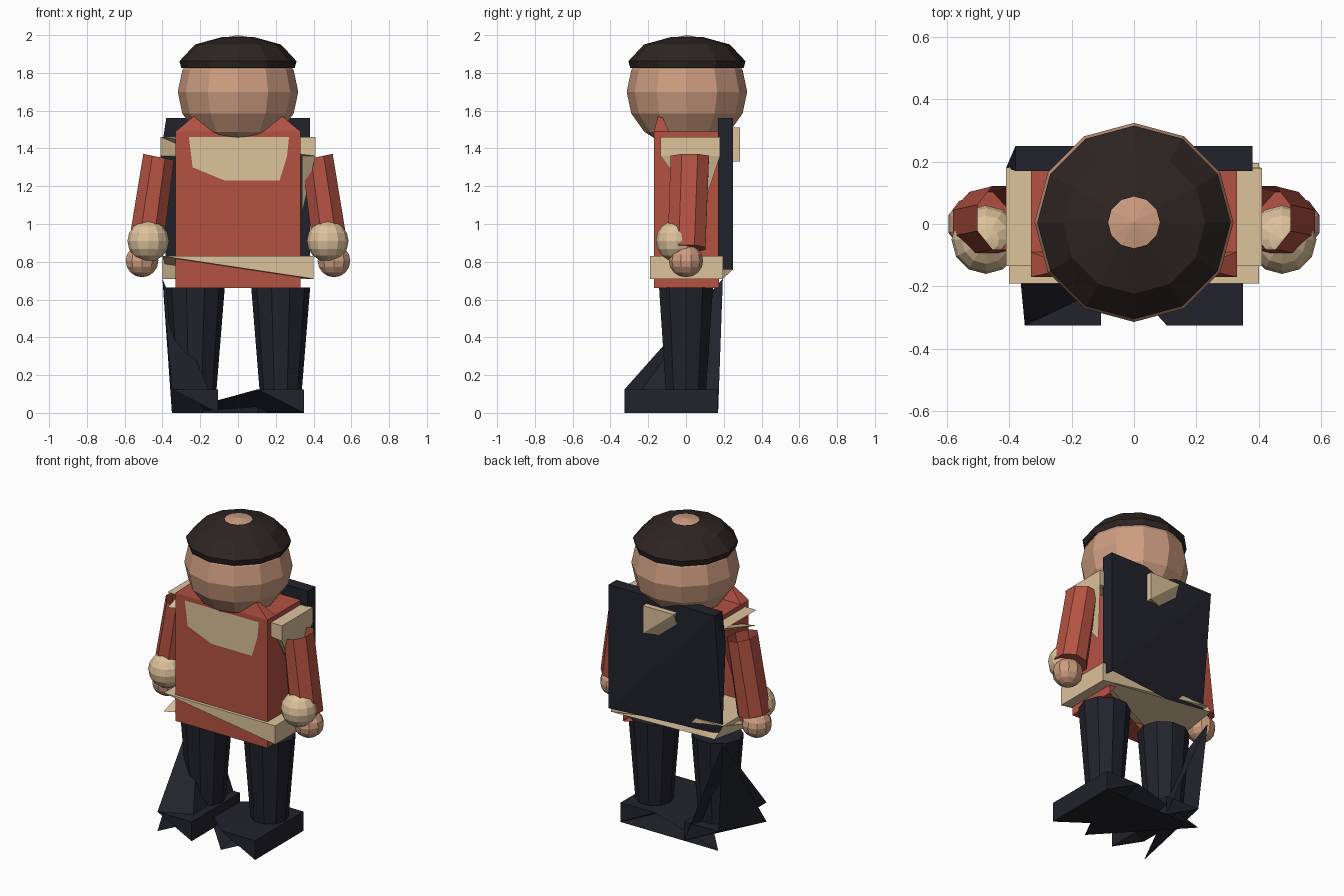
import bpy, bmesh, math
from mathutils import Vector

if "Cube" in bpy.data.objects:
    bpy.data.objects.remove(bpy.data.objects["Cube"])

COL = {"skin": (0.62, 0.34, 0.22, 1), "red": (0.46, 0.085, 0.055, 1), "tan": (0.72, 0.54, 0.33, 1),
       "navy": (0.016, 0.017, 0.025, 1), "hair": (0.026, 0.018, 0.016, 1)}
MATS = {}
for k, c in COL.items():
    MATS[k] = bpy.data.materials.new(k)
    MATS[k].diffuse_color = c


def mesh(name, verts, faces, col):
    me = bpy.data.meshes.new(name)
    me.from_pydata([tuple(v) for v in verts], [], faces)
    me.materials.append(MATS[col])
    ob = bpy.data.objects.new(name, me)
    bpy.context.collection.objects.link(ob)
    return ob


def fix_normals(ob):
    bm = bmesh.new()
    bm.from_mesh(ob.data)
    bmesh.ops.recalc_face_normals(bm, faces=bm.faces)
    bm.to_mesh(ob.data)
    bm.free()


def corners(x, y, z):
    (x0, x1), (y0, y1), (z0, z1) = x, y, z
    return [(x0, y1, z0), (x1, y1, z0), (x1, y1, z1), (x0, y1, z1),
            (x0, y0, z0), (x1, y0, z0), (x1, y0, z1), (x0, y0, z1)]


def skewed_box(name, x, y, z, col, stray):
    """Box whose lower back left corner is dropped; its faces skew to a stray point instead."""
    v = corners(x, y, z)
    quads = [(0, 1, 2, 3), (4, 5, 6, 7), (0, 1, 5, 4), (2, 3, 7, 6), (1, 2, 6, 5), (0, 3, 7, 4)]
    tris = [t for a, b, c, d in quads for t in ((a, b, c), (a, c, d))]
    mesh(name, v[1:] + [stray], tris, col)


def loft(name, rings, n, col, phase=0.0, bottom=True, top=True):
    """rings: list of (centre, rx, ry)."""
    v, f = [], []
    for c, rx, ry in rings:
        for i in range(n):
            a = phase + 2 * math.pi * i / n
            v.append((c[0] + rx * math.cos(a), c[1] + ry * math.sin(a), c[2]))
    for r in range(len(rings) - 1):
        for i in range(n):
            j = (i + 1) % n
            f.append((r * n + i, r * n + j, r * n + n + j, r * n + n + i))
    if bottom:
        f.append(tuple(reversed(range(n))))
    if top:
        f.append(tuple(range(len(v) - n, len(v))))
    return mesh(name, v, f, col)


def ball(name, c, r, rz, seg, rings, col):
    bm = bmesh.new()
    bmesh.ops.create_uvsphere(bm, u_segments=seg, v_segments=rings, radius=1)
    for v in bm.verts:
        v.co = Vector((v.co.x * r, v.co.y * r, v.co.z * rz)) + Vector(c)
    ob = mesh(name, [], [], col)
    bm.to_mesh(ob.data)
    bm.free()


# head and cap with an open crown
ball("head", (0, 0.005, 1.70), 0.319, 0.30, 12, 8, "skin")
loft("cap", [((0, 0.005, 1.825), 0.30, 0.30), ((0, 0.005, 1.862), 0.31, 0.31),
             ((0, 0.005, 1.95), 0.228, 0.228), ((0, 0.005, 1.99), 0.083, 0.083)],
     12, "hair", bottom=False, top=False)

# jacket, cut away at the lower back left corner
fix_normals(mesh("jacket", corners((-0.33, 0.33), (-0.17, 0.175), (0.66, 1.49)),
                 [(1, 2, 3), (4, 5, 6, 7), (1, 5, 4), (2, 3, 7, 6), (1, 2, 6, 5), (3, 7, 4)], "red"))

# skewed boxes: boots, belt, back panel, shoulder strap, back pocket
skewed_box("right_boot", (0.105, 0.35), (-0.325, 0.17), (0, 0.125), "navy", (-0.35, 0.17, 0))
skewed_box("left_boot", (-0.35, -0.105), (-0.325, 0.17), (0, 0.125), "navy", (-0.4, 0.195, 0.71))
skewed_box("belt", (-0.4, 0.4), (-0.19, 0.195), (0.71, 0.83), "tan", (-0.38, 0.25, 0.76))
skewed_box("back_panel", (-0.38, 0.38), (0.17, 0.25), (0.76, 1.56), "navy", (-0.41, 0.18, 1.36))
skewed_box("shoulder_strap", (-0.41, 0.41), (-0.135, 0.18), (1.36, 1.46), "tan", (-0.11, 0.24, 1.33))
skewed_box("back_pocket", (-0.11, 0.11), (0.2, 0.285), (1.33, 1.51), "tan", (-0.05, 0.1, 1.36))

# chest bib and hanging strap end
bib = [(-0.26, 1.46), (-0.24, 1.30), (-0.07, 1.23), (0.22, 1.23), (0.26, 1.36), (0.27, 1.46)]
mesh("chest_bib", [(x, -0.173, z) for x, z in bib], [tuple(range(6))], "tan")
mesh("strap_end", [(0.41, -0.135, 1.36), (0.41, 0.18, 1.36), (0.34, 0.08, 1.06), (0.34, -0.1, 1.36)],
     [(0, 1, 2), (0, 2, 3)], "tan")

for s, side in ((1, "right"), (-1, "left")):
    # collar points
    fix_normals(mesh(side + "_collar",
                     [(s * 0.33, -0.17, 1.49), (s * 0.12, -0.17, 1.49), (s * 0.12, -0.09, 1.49),
                      (s * 0.33, -0.09, 1.49), (s * 0.2, -0.14, 1.6)],
                     [(0, 1, 2, 3), (0, 1, 4), (1, 2, 4), (2, 3, 4), (3, 0, 4)], "red"))
    # legs
    loft(side + "_leg", [((s * 0.226, 0, 0.12), 0.112, 0.112), ((s * 0.226, 0, 0.665), 0.156, 0.15)],
         10, "navy")
    # slanted sleeves, open at the top; ends are tilted square to the arm
    arm = loft(side + "_sleeve", [((s * 0.49, 0.003, 0.87), 0.098, 0.108), ((s * 0.42, 0.02, 1.355), 0.088, 0.11)],
               8, "red", math.pi / 8, top=False)
    for v in arm.data.vertices:
        cx = s * (0.49 if v.co.z < 1.1 else 0.42)
        v.co.z += 0.2 * s * (v.co.x - cx)
    # cuff balls and hands
    ball(side + "_cuff", (s * 0.475, -0.05, 0.91), 0.11, 0.11, 12, 8, "tan")
    ball(side + "_hand", (s * 0.508, 0, 0.805), 0.091, 0.087, 10, 8, "skin")

for m in bpy.data.materials:
    if m.users and not m.is_grease_pencil:
        m.use_nodes = True
        m.node_tree.nodes["Principled BSDF"].inputs["Base Color"].default_value = m.diffuse_color
